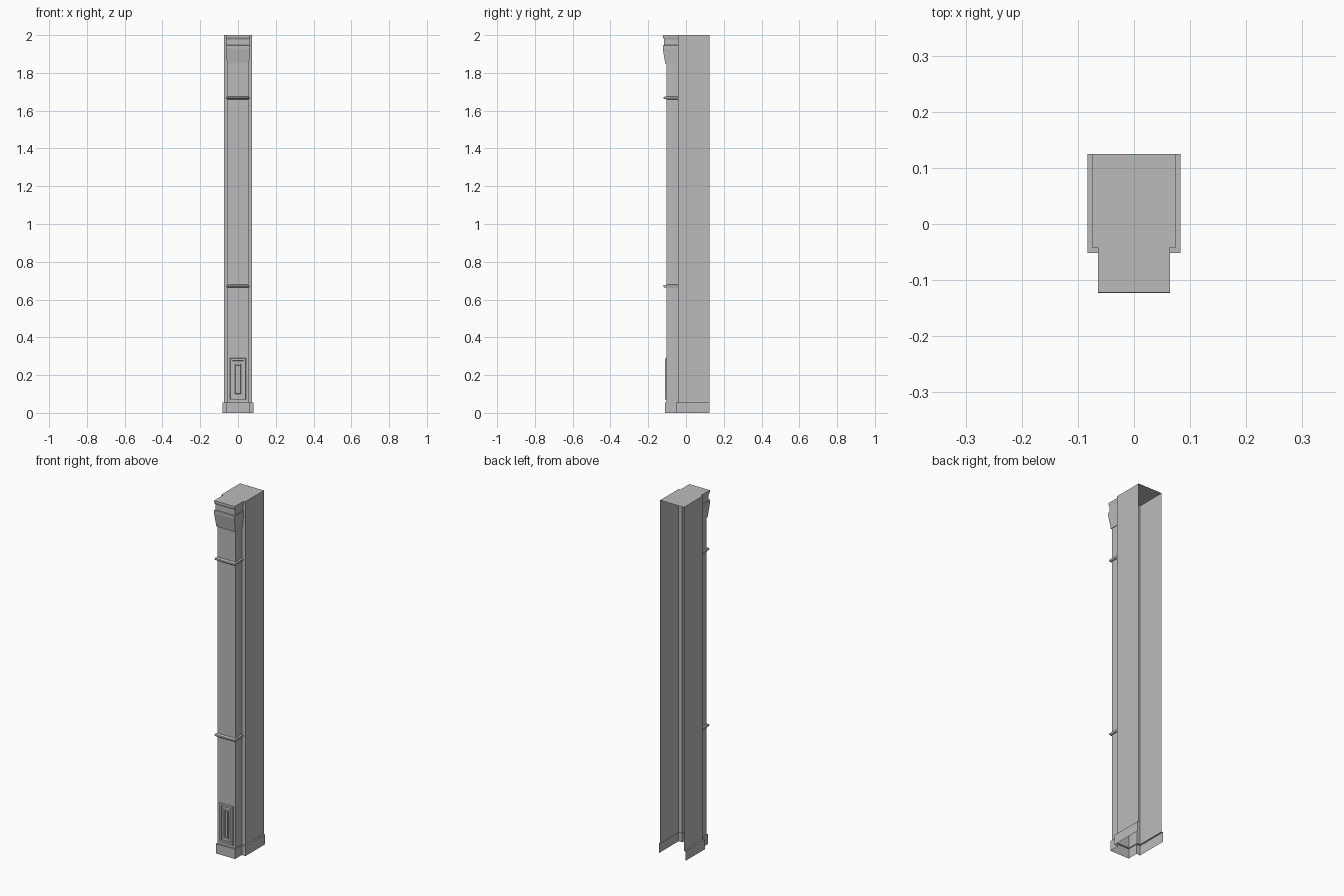
import bpy
import bmesh

default = bpy.data.objects.get("Cube")
if default:
    bpy.data.objects.remove(default, do_unlink=True)

stone = bpy.data.materials.new("grey_stone")
stone.use_nodes = True
stone.diffuse_color = (0.5, 0.5, 0.5, 1)
stone.node_tree.nodes["Principled BSDF"].inputs["Base Color"].default_value = (0.5, 0.5, 0.5, 1)

BACK, STEP, FRONT = 0.125, -0.042, -0.103
SIDE, PIER = 0.075, 0.055


def loft(name, rings, closed=False, cap=False):
    """Bridge matching rings of points with quads, optionally filling the last."""
    bm = bmesh.new()
    rows = [[bm.verts.new(p) for p in ring] for ring in rings]
    for a, b in zip(rows, rows[1:]):
        n = len(a)
        for i in range(n if closed else n - 1):
            j = (i + 1) % n
            bm.faces.new((a[i], a[j], b[j], b[i]))
    if cap:
        bm.faces.new(rows[-1])
    bmesh.ops.recalc_face_normals(bm, faces=bm.faces)
    mesh = bpy.data.meshes.new(name)
    bm.to_mesh(mesh)
    bm.free()
    mesh.materials.append(stone)
    obj = bpy.data.objects.new(name, mesh)
    bpy.context.collection.objects.link(obj)
    return obj


def mirrored(half, z):
    """Complete a right-hand outline across x = 0 at height z."""
    return [(x, y, z) for x, y in half] + [(-x, y, z) for x, y in reversed(half)]


def moulding(name, profile, z=0):
    """Sweep an (height, projection) profile around the pilaster."""
    rings = []
    for h, out in profile:
        x = PIER + out * 0.48
        rings.append(mirrored([(x, STEP), (x, FRONT - out)], z + h))
    return loft(name, rings)


# Hollow shaft with stepped plinth, open at the back and bottom
shaft = [(SIDE, BACK), (SIDE, STEP), (PIER, STEP), (PIER, FRONT)]
plinth = [(0.083, BACK), (0.083, -0.052), (0.06, -0.052), (0.06, -0.112)]
loft("plinth", [mirrored(plinth, 0), mirrored(plinth, 0.055), mirrored(shaft, 0.055)])
loft("shaft", [mirrored(shaft, 0.055), mirrored(shaft, 2)], cap=True)

# Two thin bands around the pilaster
band = [(0, 0), (0.002, 0.012), (0.007, 0.017), (0.013, 0.015), (0.016, 0)]
for name, z in (("lower_band", 0.663), ("upper_band", 1.66)):
    moulding(name, band, z)

# Capital with tapered block, neck and top lip
moulding("capital", [(1.85, 0), (1.85, 0.007), (1.93, 0.02), (1.945, 0.02),
                     (1.947, 0.013), (1.978, 0.013), (1.988, 0.019),
                     (2, 0.019), (2, 0)])

# Raised frame with a sunken slot on the front
panel = []
for half, inset, out in ((0.043, 0, 0), (0.041, 0.002, 0.008), (0.03, 0.013, 0.008),
                         (0.028, 0.015, 0.002), (0.016, 0.03, 0.002),
                         (0.014, 0.032, 0.008), (0.009, 0.037, 0.008),
                         (0.007, 0.039, 0.001)):
    low, high, y = 0.07 + inset, 0.29 - inset, FRONT - out
    panel.append([(-half, y, low), (half, y, low), (half, y, high), (-half, y, high)])
loft("front_panel", panel, closed=True, cap=True)
